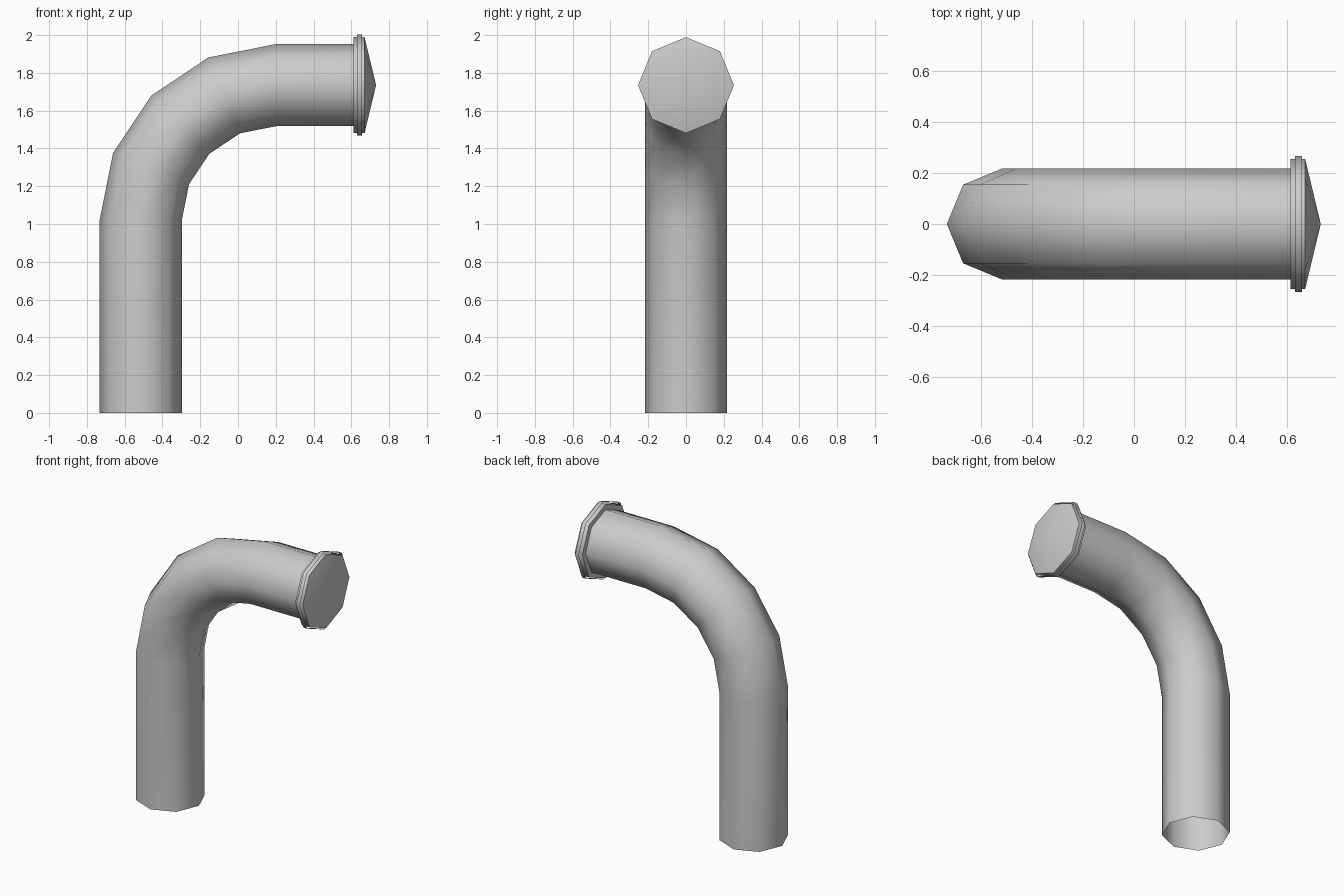
import bpy
import bmesh
from math import sin, cos, pi, radians
from mathutils import Vector

old = bpy.data.objects.get("Cube")
if old:
    bpy.data.objects.remove(old, do_unlink=True)

SIDES = 8
PIPE_R = 0.2175
BEND_R = 0.715
BEND_X, BEND_Z = 0.2, 1.02
AXIS_Z = BEND_Z + BEND_R

grey = bpy.data.materials.new("light grey")
grey.use_nodes = True
colour = (0.6, 0.6, 0.6, 1)
grey.diffuse_color = colour
grey.node_tree.nodes["Principled BSDF"].inputs["Base Color"].default_value = colour


def sweep(name, rings):
    """Skin a run of octagonal rings given as (x, z, heading angle, radius)."""
    bm = bmesh.new()
    side = Vector((0, 1, 0))
    previous = None
    for x, z, heading, radius in rings:
        up = Vector((-sin(heading), 0, cos(heading)))
        centre = Vector((x, 0, z))
        ring = []
        for i in range(SIDES):
            a = 2 * pi * i / SIDES
            ring.append(bm.verts.new(centre + radius * (cos(a) * side + sin(a) * up)))
        if previous:
            for i in range(SIDES):
                j = (i + 1) % SIDES
                bm.faces.new((previous[i], previous[j], ring[j], ring[i]))
        previous = ring
    bmesh.ops.remove_doubles(bm, verts=bm.verts, dist=0.0005)
    mesh = bpy.data.meshes.new(name)
    bm.to_mesh(mesh)
    bm.free()
    mesh.materials.append(grey)
    obj = bpy.data.objects.new(name, mesh)
    bpy.context.collection.objects.link(obj)
    bpy.ops.object.select_all(action="DESELECT")
    obj.select_set(True)
    bpy.context.view_layer.objects.active = obj
    bpy.ops.object.shade_smooth_by_angle(angle=radians(60))
    return obj


def along_x(profile):
    return [(x, AXIS_Z, 0, r) for x, r in profile]


# Open-bottomed pipe: upright, quarter bend in four steps, level run
path = [(BEND_X - BEND_R, 0, pi / 2, PIPE_R)]
for step in range(5):
    a = step * pi / 8
    path.append((BEND_X - BEND_R * cos(a), BEND_Z + BEND_R * sin(a), pi / 2 - a, PIPE_R))
path.append((0.615, AXIS_Z, 0, PIPE_R))
sweep("bent_pipe", path)

# End cap with a shallow pointed face
sweep("end_cap", along_x([(0.612, PIPE_R - 0.01), (0.612, 0.254),
                          (0.67, 0.254), (0.731, 0)]))

# Thin open band around the cap
sweep("cap_band", along_x([(0.63, 0.267), (0.657, 0.267)]))
